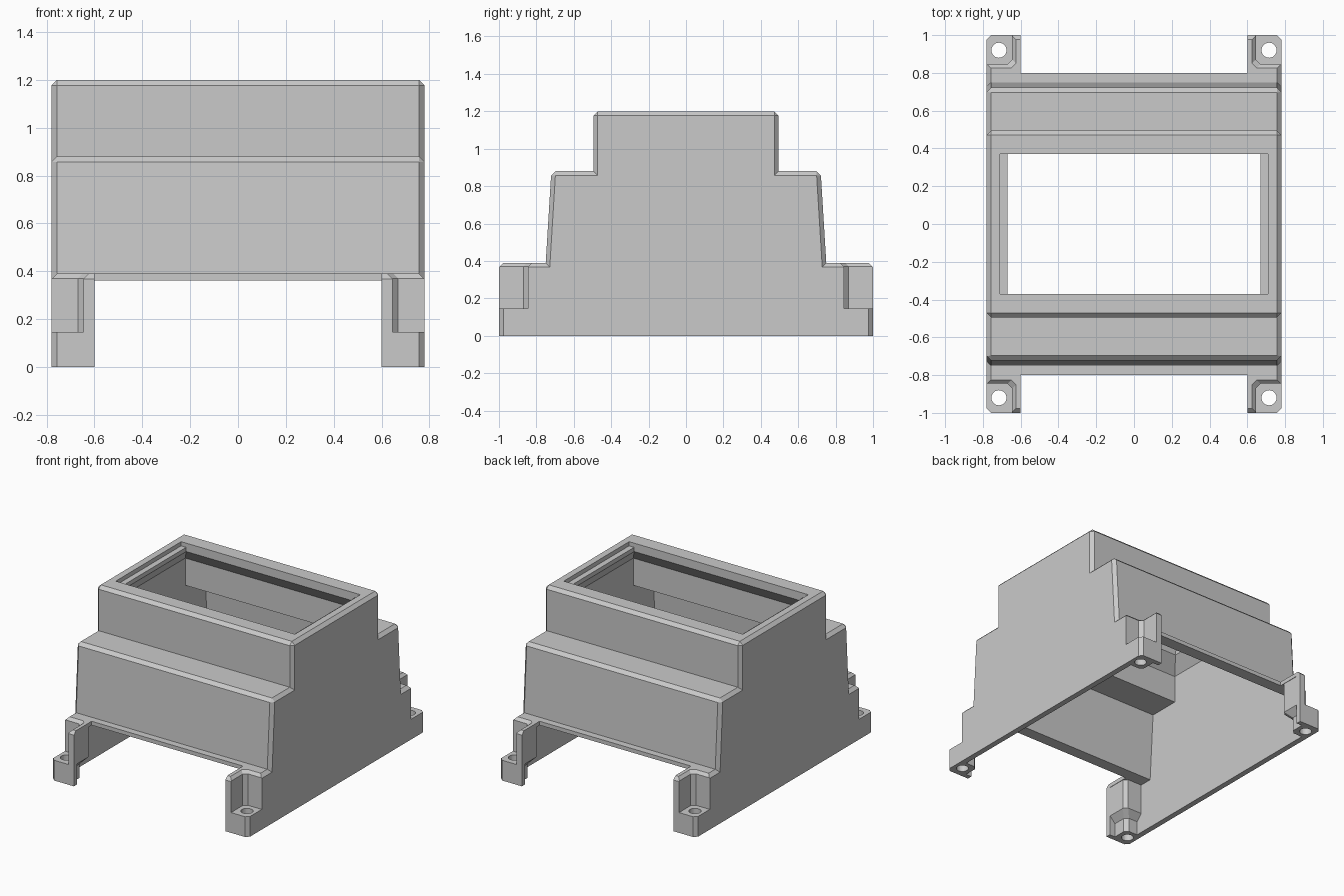
import bpy
import bmesh
import math

old = bpy.data.objects.get("Cube")
if old:
    bpy.data.objects.remove(old, do_unlink=True)

# Single plastic colour
grey = bpy.data.materials.new("light grey plastic")
grey.use_nodes = True
colour = (0.59, 0.59, 0.59, 1)
grey.diffuse_color = colour
grey.node_tree.nodes["Principled BSDF"].inputs["Base Color"].default_value = colour


def loft(name, loops, chamfer=0):
    """Solid through matching loops of points; optional chamfer above the base."""
    bm = bmesh.new()
    rings = [[bm.verts.new(p) for p in loop] for loop in loops]
    n = len(rings[0])
    for a, b in zip(rings, rings[1:]):
        for i in range(n):
            j = (i + 1) % n
            bm.faces.new((a[i], a[j], b[j], b[i]))
    bm.faces.new(rings[0])
    bm.faces.new(rings[-1])
    bmesh.ops.recalc_face_normals(bm, faces=bm.faces)
    if chamfer:
        edges = []
        for e in bm.edges:
            p, q = (v.co for v in e.verts)
            along_x = abs(p.x - q.x) > 0.1
            if max(p.z, q.z) > 0.01 and (not along_x or e.is_convex):
                edges.append(e)
        bmesh.ops.bevel(bm, geom=edges, offset=chamfer, offset_type='OFFSET',
                        segments=1, profile=0.5, affect='EDGES', clamp_overlap=True)
    mesh = bpy.data.meshes.new(name)
    bm.to_mesh(mesh)
    bm.free()
    mesh.materials.append(grey)
    obj = bpy.data.objects.new(name, mesh)
    bpy.context.collection.objects.link(obj)
    return obj


def side_prism(name, half_profile, half_width, chamfer=0):
    """Mirror a (y, z) profile front to back and extrude it across x."""
    full = half_profile + [(-y, z) for y, z in reversed(half_profile)]
    loops = [[(x, y, z) for y, z in full] for x in (-half_width, half_width)]
    return loft(name, loops, chamfer)


def stacked_rects(name, sections, cy=0):
    """Loft of rectangles given as (half width, half depth, height)."""
    signs = [(-1, -1), (1, -1), (1, 1), (-1, 1)]
    return loft(name, [[(sx * hx, cy + sy * hy, z) for sx, sy in signs]
                       for hx, hy, z in sections])


def cut(target, cutter):
    cutter.hide_render = True
    mod = target.modifiers.new("cut", 'BOOLEAN')
    mod.operation = 'DIFFERENCE'
    mod.solver = 'EXACT'
    mod.object = cutter
    bpy.context.view_layer.objects.active = target
    bpy.ops.object.modifier_apply(modifier=mod.name)
    bpy.data.objects.remove(cutter, do_unlink=True)


# Stepped outer shell with chamfered edges
housing = side_prism("housing", [(-1, 0), (-1, 0.39), (-0.75, 0.39), (-0.72, 0.88),
                                 (-0.495, 0.88), (-0.495, 1.2)], 0.78, 0.023)

# Thin-walled cavity, open below
cut(housing, side_prism("cavity", [(-0.8, -0.1), (-0.8, 0.362), (-0.715, 0.362),
                                   (-0.685, 0.845), (-0.46, 0.845), (-0.46, 1.04)], 0.74))

# Top opening: sloped underside, straight lip and shallow cover seat
cut(housing, stacked_rects("opening", [(0.74, 0.46, 1.04), (0.67, 0.37, 1.14),
                                       (0.67, 0.37, 1.3)]))
cut(housing, stacked_rects("cover_seat", [(0.71, 0.37, 1.17), (0.71, 0.37, 1.3)]))

# Wide gaps between the feet at front and back
for s in (-1, 1):
    cut(housing, stacked_rects("gap", [(0.6, 0.15, -0.1), (0.6, 0.15, 0.5)], s * 0.95))

# Feet: screw pockets above, hollow inner corners below, round holes
pocket = [(0.645, 0.87), (0.67, 0.845), (0.9, 0.845), (0.9, 1.1), (0.645, 1.1)]
pocket_levels = [(0.145, 0), (0.37, 0), (0.42, 0.05)]
near = [(0.55, 0.965), (0.55, 0.75), (0.74, 0.75)]
bend = [(0.74, 0.85), (0.67, 0.85), (0.645, 0.875), (0.645, 0.965)]
shift = [(0, 1), (1, 1), (1, 1), (1, 0)]
hollow_levels = [(-0.1, 0), (0.1, 0), (0.145, 0.042), (0.362, 0.042)]
circle = [2 * math.pi * i / 24 for i in range(24)]
for sx in (-1, 1):
    for sy in (-1, 1):
        cut(housing, loft("pocket", [[(sx * (x - d), sy * (y - d), z) for x, y in pocket]
                                     for z, d in pocket_levels]))
        hollow = []
        for z, d in hollow_levels:
            outline = near + [(x - d * ux, y - d * uy)
                              for (x, y), (ux, uy) in zip(bend, shift)]
            hollow.append([(sx * x, sy * y, z) for x, y in outline])
        cut(housing, loft("hollow", hollow))
        cut(housing, loft("hole", [[(sx * 0.715 + 0.04 * math.cos(a),
                                     sy * 0.92 + 0.04 * math.sin(a), z)
                                    for a in circle] for z in (-0.1, 0.3)]))
